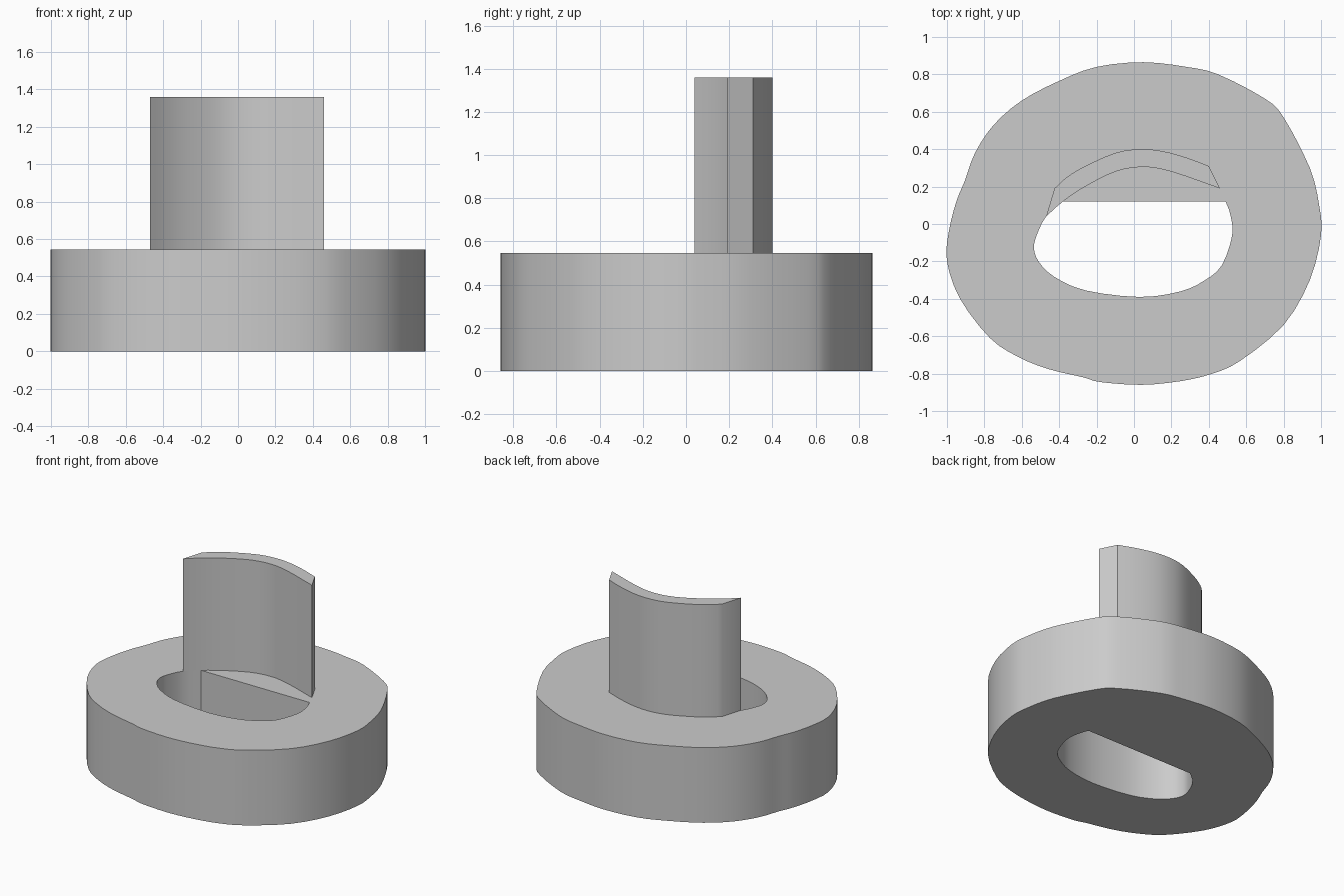
import bpy
import bmesh
import math
from mathutils import Vector

cube = bpy.data.objects.get("Cube")
if cube:
    bpy.data.objects.remove(cube, do_unlink=True)

# One plain grey for the whole model
grey = bpy.data.materials.new("light_grey")
grey.use_nodes = True
colour = (0.6, 0.6, 0.6, 1)
grey.diffuse_color = colour
grey.node_tree.nodes["Principled BSDF"].inputs["Base Color"].default_value = colour


def smooth_path(points, closed=False, steps=3):
    """Points along a smooth curve through the given ones, without the last end."""
    pts = [Vector(p) for p in points]
    if closed:
        pts = [pts[-1]] + pts + pts[:2]
    else:
        pts = [pts[0] * 2 - pts[1]] + pts + [pts[-1] * 2 - pts[-2]]
    path = []
    for a, b, c, d in zip(pts, pts[1:], pts[2:], pts[3:]):
        for i in range(steps):
            t = i / steps
            path.append((b * 2 + (c - a) * t
                         + (a * 2 - b * 5 + c * 4 - d) * t ** 2
                         + (b * 3 - a - c * 3 + d) * t ** 3) / 2)
    return path


def extrude_outlines(name, outlines, bottom, top):
    """Fill the outlines, inner ones being holes, and raise them into a solid."""
    bm = bmesh.new()
    for outline in outlines:
        verts = [bm.verts.new((p.x, p.y, bottom)) for p in outline]
        for v, w in zip(verts, verts[1:] + verts[:1]):
            bm.edges.new((v, w))
    bmesh.ops.triangle_fill(bm, edges=bm.edges[:], use_beauty=True)
    raised = bmesh.ops.extrude_face_region(bm, geom=bm.faces[:], use_keep_orig=True)
    moved = [g for g in raised["geom"] if isinstance(g, bmesh.types.BMVert)]
    bmesh.ops.translate(bm, verts=moved, vec=(0, 0, top - bottom))
    bmesh.ops.recalc_face_normals(bm, faces=bm.faces[:])
    mesh = bpy.data.meshes.new(name)
    bm.to_mesh(mesh)
    bm.free()
    mesh.materials.append(grey)
    mesh.shade_smooth()
    mesh.set_sharp_from_angle(angle=math.radians(30))
    obj = bpy.data.objects.new(name, mesh)
    bpy.context.collection.objects.link(obj)
    return obj


# Thick uneven ring with an opening that has a straight back edge
rim = smooth_path([
    (1, -.06), (.99, .1), (.94, .3), (.8, .57), (.7, .67), (.45, .8),
    (.28, .84), (.05, .865), (-.2, .84), (-.4, .765), (-.6, .66),
    (-.75, .53), (-.85, .38), (-.905, .23), (-.95, .12), (-.99, -.04),
    (-1, -.2), (-.93, -.4), (-.77, -.61), (-.62, -.71), (-.46, -.775),
    (-.27, -.82), (-.18, -.845), (.04, -.86), (.25, -.84), (.42, -.8),
    (.57, -.73), (.8, -.54), (.94, -.3)], closed=True)
opening = smooth_path([
    (.49, .12), (.515, .05), (.525, -.06), (.47, -.22), (.38, -.3),
    (.25, -.36), (.03, -.39), (-.26, -.355), (-.43, -.28), (-.51, -.2),
    (-.535, -.13), (-.52, -.06), (-.47, .04), (-.38, .12)])
opening.append(Vector((-.38, .12)))
extrude_outlines("ring_base", [rim, opening], 0, .545)

# Curved upright plate standing on the back of the ring
inner_face = smooth_path([
    (-.47, .04), (-.38, .12), (-.27, .195), (-.1, .28), (.05, .305),
    (.2, .28), (.46, .19)])
right_end = [Vector((.46, .19))]
outer_face = smooth_path([
    (.4, .31), (.28, .355), (.15, .39), (.03, .4), (-.1, .38),
    (-.26, .31), (-.36, .25), (-.425, .19)])
left_end = [Vector((-.425, .19))]
extrude_outlines("upright_plate", [inner_face + right_end + outer_face + left_end], .545, 1.36)
